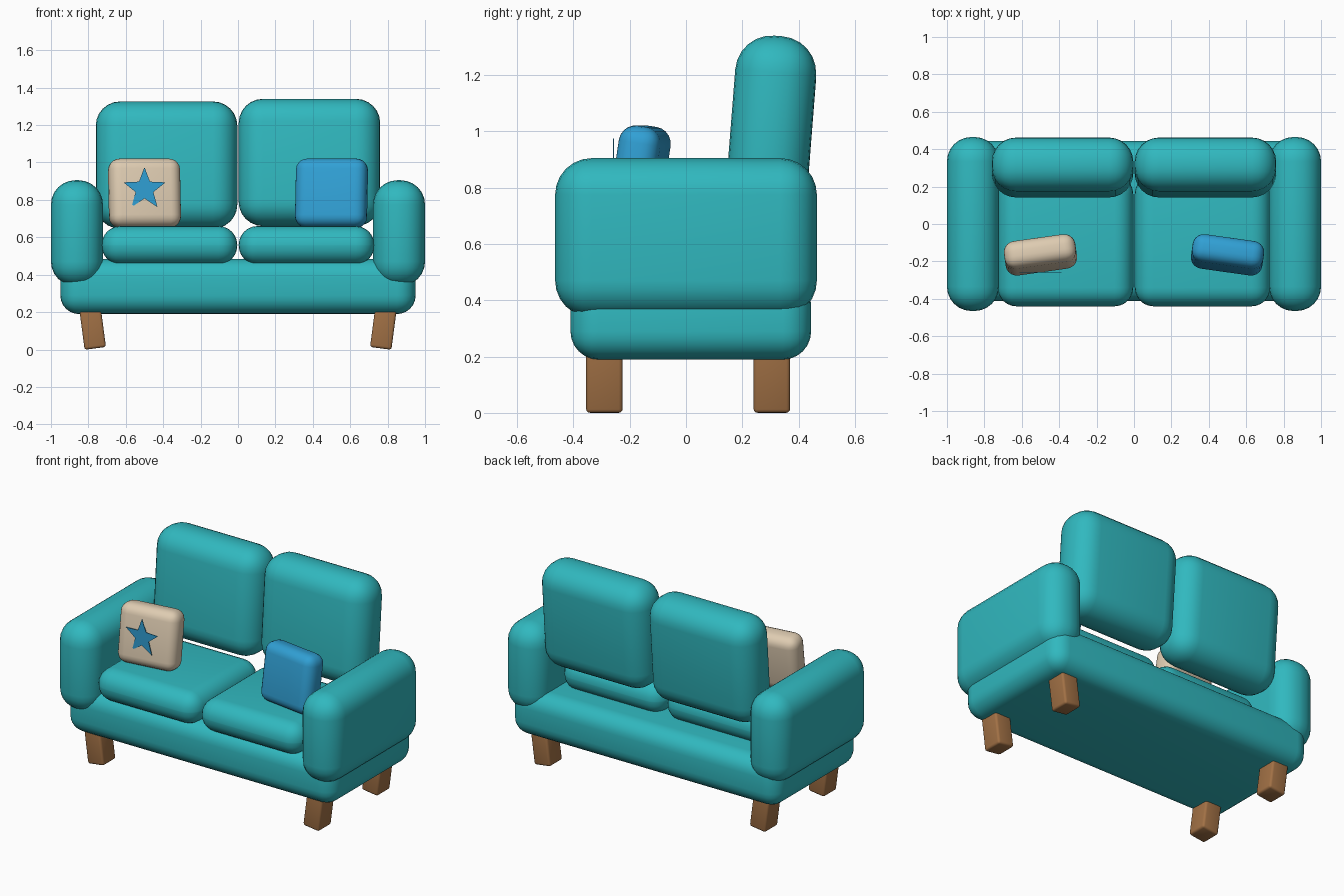
import bpy, bmesh, math

if "Cube" in bpy.data.objects:
    bpy.data.objects.remove(bpy.data.objects["Cube"])


def material(name, rgb):
    m = bpy.data.materials.new(name)
    m.diffuse_color = (*rgb, 1)
    m.use_nodes = True
    m.node_tree.nodes["Principled BSDF"].inputs["Base Color"].default_value = m.diffuse_color
    return m


TEAL = material("teal fabric", (0.03, 0.48, 0.52))
CREAM = material("cream fabric", (0.73, 0.60, 0.44))
BLUE = material("blue fabric", (0.03, 0.35, 0.66))
WOOD = material("wood", (0.36, 0.165, 0.06))


def add_mesh(name, bm, mat, loc, rot=(0, 0, 0)):
    mesh = bpy.data.meshes.new(name)
    bm.to_mesh(mesh)
    bm.free()
    ob = bpy.data.objects.new(name, mesh)
    bpy.context.collection.objects.link(ob)
    ob.location = loc
    ob.rotation_euler = [math.radians(a) for a in rot]
    mesh.materials.append(mat)
    return ob


def soft_box(name, size, loc, radius, mat, rot=(0, 0, 0), segments=6):
    """Box with rounded edges, smooth shaded."""
    bm = bmesh.new()
    bmesh.ops.create_cube(bm, size=1)
    bmesh.ops.scale(bm, vec=size, verts=bm.verts)
    bmesh.ops.bevel(bm, geom=bm.edges[:], offset=radius, segments=segments,
                    profile=0.5, affect='EDGES', clamp_overlap=True)
    ob = add_mesh(name, bm, mat, loc, rot)
    bpy.ops.object.select_all(action='DESELECT')
    ob.select_set(True)
    bpy.context.view_layer.objects.active = ob
    bpy.ops.object.shade_smooth_by_angle(angle=math.radians(40))
    return ob


# Base
soft_box("base", (1.9, 0.855, 0.295), (0, 0.017, 0.337), 0.1, TEAL)

for side, s in (("left", -1), ("right", 1)):
    # Armrest
    soft_box(side + "_arm", (0.278, 0.93, 0.565), (s * 0.861, 0, 0.6225), 0.13, TEAL)
    # Seat cushion
    soft_box(side + "_seat_cushion", (0.725, 0.70, 0.205),
             (s * 0.3665, -0.09, 0.5575), 0.1, TEAL)
    # Back cushion, leaning back
    soft_box(side + "_back_cushion", (0.757, 0.288, 0.68),
             (s * 0.382, 0.302, 0.993 + s * 0.007), 0.13, TEAL, (-4.5, 0, 0))
    # Throw pillow
    soft_box(side + "_pillow", (0.385, 0.15, 0.37), (s * 0.5, -0.165, 0.835),
             0.06, CREAM if s < 0 else BLUE, (-8.5, 0, -s * 8), 5)
    # Splayed legs
    for end, y in (("front", -0.29), ("back", 0.305)):
        soft_box(f"{end}_{side}_leg", (0.115, 0.13, 0.26), (s * 0.78, y, 0.135),
                 0.014, WOOD, (0, s * 7.5, 0), 3)

# Star plate on the cream pillow
bm = bmesh.new()
rings = []
for y in (-0.002, 0.002):
    ring = []
    for i in range(10):
        r = 0.118 if i % 2 == 0 else 0.05
        a = math.pi / 2 + i * math.pi / 5
        ring.append(bm.verts.new((r * math.cos(a), y, r * math.sin(a))))
    bm.faces.new(ring)
    rings.append(ring)
for i in range(10):
    j = (i + 1) % 10
    bm.faces.new((rings[0][i], rings[0][j], rings[1][j], rings[1][i]))
bmesh.ops.recalc_face_normals(bm, faces=bm.faces)
add_mesh("pillow_star", bm, BLUE, (-0.5, -0.258, 0.857))
